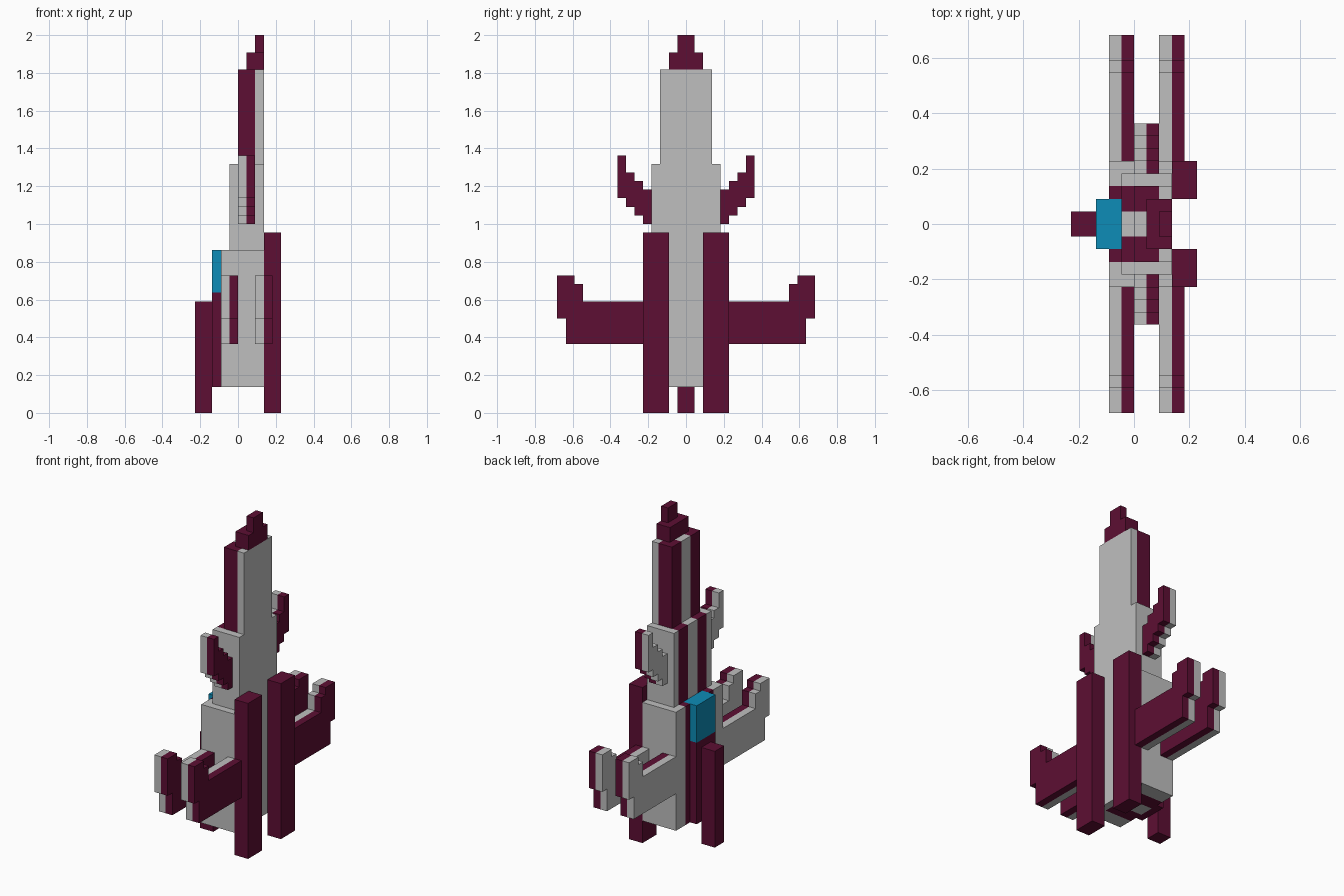
import bpy, bmesh
from mathutils import Vector

if "Cube" in bpy.data.objects:
    bpy.data.objects.remove(bpy.data.objects["Cube"])

U = 1 / 22  # block size: the model is 44 blocks tall


def material(name, rgb):
    m = bpy.data.materials.new(name)
    m.use_nodes = True
    m.diffuse_color = (*rgb, 1)
    m.node_tree.nodes["Principled BSDF"].inputs["Base Color"].default_value = (*rgb, 1)
    return m


GREY = material("light grey", (0.52, 0.52, 0.52))
MAROON = material("maroon", (0.109, 0.0045, 0.033))
BLUE = material("canopy blue", (0.004, 0.262, 0.474))


def extrude(name, profile, axis, lo, hi, mat, mirror=False):
    """Extrude a (side, z) outline along x or y, in block units."""
    def point(p, d):
        return Vector((d, p[0], p[1]) if axis == "x" else (p[0], d, p[1])) * U
    bm = bmesh.new()
    face = bm.faces.new([bm.verts.new(point(p, lo)) for p in profile])
    new = bmesh.ops.extrude_face_region(bm, geom=[face])["geom"]
    verts = [g for g in new if isinstance(g, bmesh.types.BMVert)]
    step = Vector((1, 0, 0) if axis == "x" else (0, 1, 0)) * (hi - lo) * U
    bmesh.ops.translate(bm, verts=verts, vec=step)
    bmesh.ops.recalc_face_normals(bm, faces=bm.faces)
    mesh = bpy.data.meshes.new(name)
    bm.to_mesh(mesh)
    bm.free()
    mesh.materials.append(mat)
    ob = bpy.data.objects.new(name, mesh)
    bpy.context.collection.objects.link(ob)
    if mirror:
        mod = ob.modifiers.new("mirror", "MIRROR")
        mod.use_axis = (False, True, False)
        mod.use_mirror_merge = False
    return ob


def box(name, x, y, z, mat, mirror=False):
    outline = [(x[0], z[0]), (x[1], z[0]), (x[1], z[1]), (x[0], z[1])]
    return extrude(name, outline, "y", y[0], y[1], mat, mirror)


# Hull: stepped slices stacked outward from the centre
tower = [(2, 3), (2, 40), (0, 40), (0, 29), (-1, 29), (-1, 19)]
full = tower + [(-2, 19), (-2, 3)]
notched = tower[:-1] + [(-1, 14), (-2, 14), (-2, 3)]
extrude("hull_core", notched, "y", -1, 1, GREY)
extrude("hull_stripe_inner", notched, "y", 1, 2, MAROON, True)
extrude("hull_stripe_outer", full, "y", 2, 3, MAROON, True)
flank = [(3, 3), (3, 29), (-1, 29), (-1, 19), (-2, 19), (-2, 3)]
extrude("hull_flank", flank, "y", 3, 4, GREY, True)
box("hull_side", (-2, 3), (4, 5), (3, 19), GREY, True)
box("spine_panel", (2, 3), (-3, 3), (3, 40), GREY)

# Nose
box("nose_base", (1, 3), (-2, 2), (40, 42), MAROON)
box("nose_tip", (2, 3), (-1, 1), (42, 44), MAROON)

# Canopy with the plate and thruster below it
box("canopy", (-3, -1), (-2, 2), (14, 19), BLUE)
box("belly_plate", (-3, -2), (-2, 2), (3, 14), MAROON)
box("belly_thruster", (-5, -3), (-1, 1), (0, 13), MAROON)

# Twin main thrusters
box("main_thruster", (3, 5), (2, 5), (0, 21), MAROON, True)

# Two pairs of layered wings with raised tips
wing = [(5, 8), (14, 8), (14, 11), (15, 11), (15, 16), (13, 16),
        (13, 15), (12, 15), (12, 13), (5, 13)]
for label, x in (("lower", -2), ("upper", 2)):
    extrude(label + "_wing_grey", wing, "x", x, x + 1, GREY, True)
    extrude(label + "_wing_maroon", wing, "x", x + 1, x + 2, MAROON, True)

# Small stepped fins
fin = [(4, 22), (5, 22), (5, 23), (6, 23), (6, 24), (7, 24), (7, 25), (8, 25),
       (8, 30), (7, 30), (7, 28), (6, 28), (6, 27), (5, 27), (5, 26), (4, 26)]
extrude("fin_grey", fin, "x", 0, 1, GREY, True)
extrude("fin_maroon", fin, "x", 1, 2, MAROON, True)
